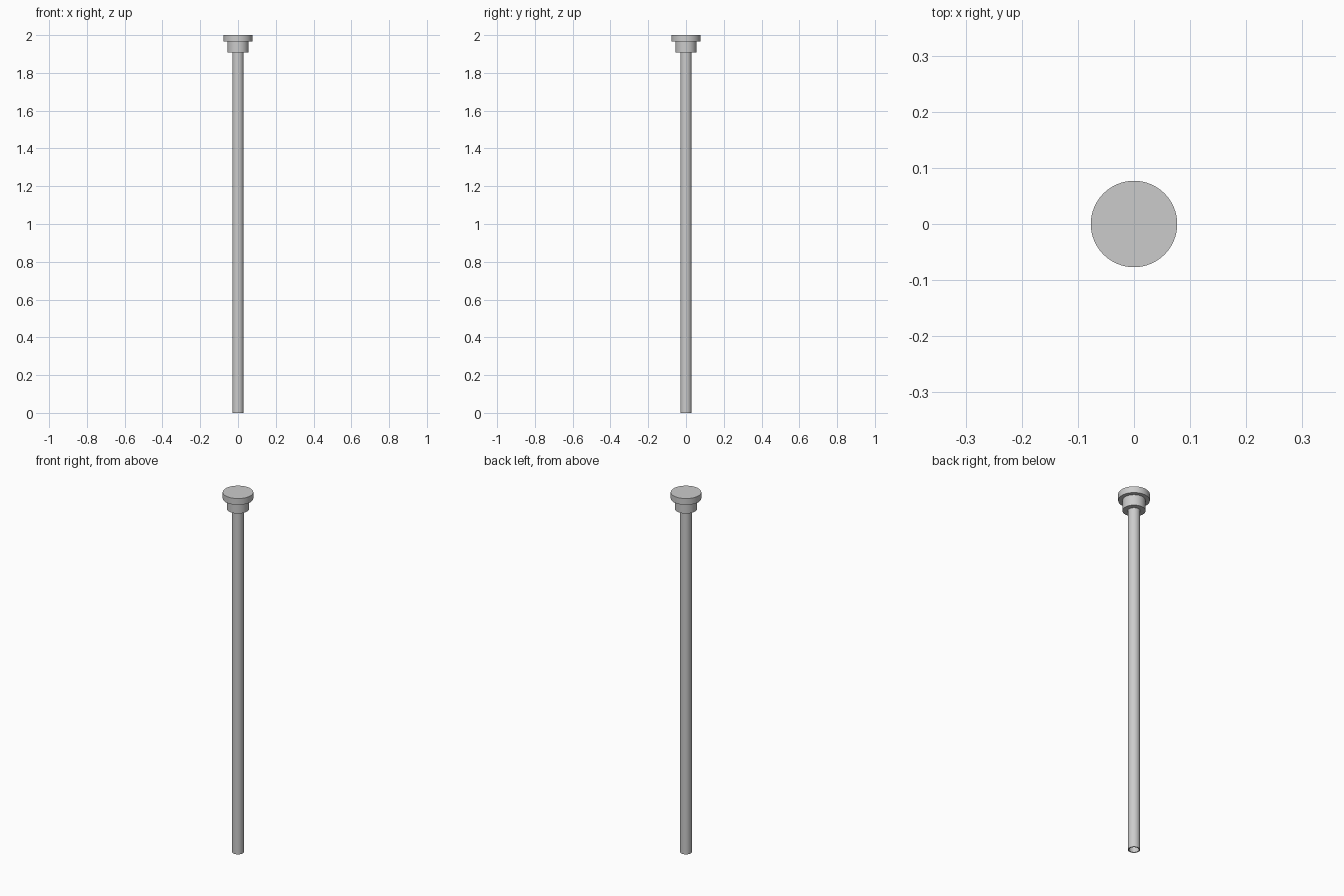
import bpy, bmesh, math

if "Cube" in bpy.data.objects:
    bpy.data.objects.remove(bpy.data.objects["Cube"])

SIDES = 64


def lathe(name, profile):
    """Spin a closed or axis-to-axis (radius, height) profile around z."""
    bm = bmesh.new()
    verts = [bm.verts.new((r, 0, z)) for r, z in profile]
    edges = [bm.edges.new(pair) for pair in zip(verts, verts[1:])]
    bmesh.ops.spin(bm, geom=verts + edges, cent=(0, 0, 0), axis=(0, 0, 1),
                   angle=math.tau, steps=SIDES, use_duplicate=False)
    bmesh.ops.remove_doubles(bm, verts=bm.verts, dist=1e-5)
    bmesh.ops.recalc_face_normals(bm, faces=bm.faces)
    mesh = bpy.data.meshes.new(name)
    bm.to_mesh(mesh)
    bm.free()
    obj = bpy.data.objects.new(name, mesh)
    bpy.context.collection.objects.link(obj)
    bpy.context.view_layer.objects.active = obj
    bpy.ops.object.select_all(action='DESELECT')
    obj.select_set(True)
    bpy.ops.object.shade_smooth_by_angle(angle=math.radians(30))
    return obj


HEAD_R, NECK_R, SHAFT_R, BORE_R = 0.077, 0.056, 0.03, 0.025
TOP, HEAD_Z, NECK_Z = 2.0, 1.965, 1.907

# Wide cap disc and the stepped collar below it
lathe("head", [(0, TOP), (HEAD_R, TOP), (HEAD_R, HEAD_Z), (0, HEAD_Z)])
lathe("collar", [(0, HEAD_Z), (NECK_R, HEAD_Z), (NECK_R, NECK_Z), (0, NECK_Z)])

# Long thin-walled tube, open at the bottom
lathe("shaft", [(SHAFT_R, NECK_Z), (SHAFT_R, 0), (BORE_R, 0),
                (BORE_R, NECK_Z), (SHAFT_R, NECK_Z)])
